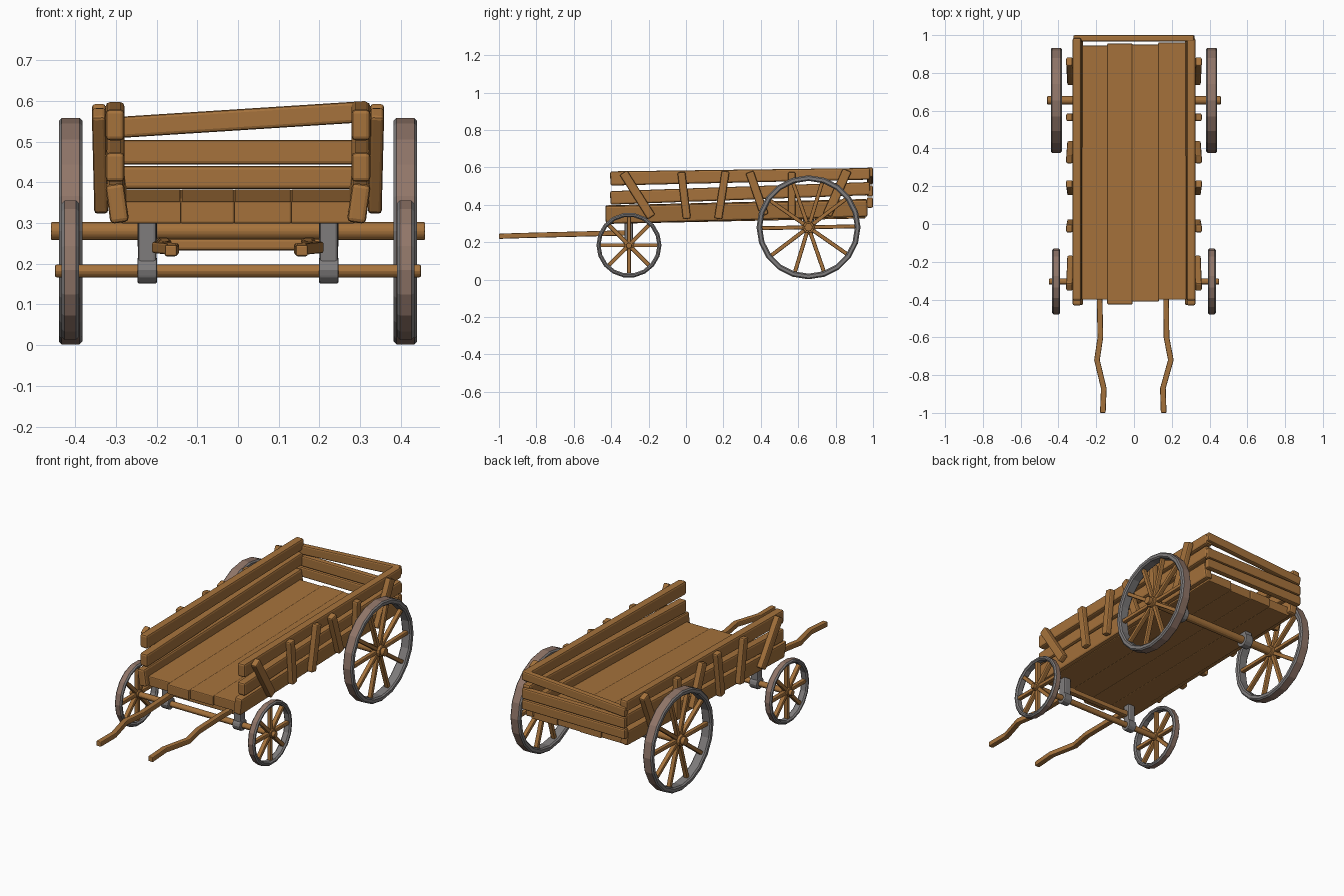
import bpy, bmesh, math
from mathutils import Vector, Matrix

if "Cube" in bpy.data.objects:
    bpy.data.objects.remove(bpy.data.objects["Cube"])


def material(name, col):
    m = bpy.data.materials.new(name)
    m.diffuse_color = (*col, 1)
    m.use_nodes = True
    m.node_tree.nodes["Principled BSDF"].inputs["Base Color"].default_value = m.diffuse_color
    return m


WOOD = material("wood brown", (0.38, 0.17, 0.045))
GREY = material("iron grey", (0.21, 0.20, 0.20))
RUST = material("rusty grey", (0.28, 0.18, 0.14))


def finish(name, bm, mats, bevel=0.0):
    bmesh.ops.recalc_face_normals(bm, faces=bm.faces)
    me = bpy.data.meshes.new(name)
    bm.to_mesh(me)
    bm.free()
    for m in mats:
        me.materials.append(m)
    ob = bpy.data.objects.new(name, me)
    bpy.context.collection.objects.link(ob)
    if bevel:
        mod = ob.modifiers.new("bevel", "BEVEL")
        mod.width, mod.segments = bevel, 2
    return ob


def beam(name, p0, p1, normal, h0, t, h1=None, mat=WOOD, bevel=0.008):
    """Board from p0 to p1; t thick along normal, h0..h1 wide across it."""
    p0, p1, n = Vector(p0), Vector(p1), Vector(normal)
    d = (p1 - p0).normalized()
    n = (n - d * n.dot(d)).normalized()
    w = d.cross(n)
    bm = bmesh.new()
    rings = []
    for p, h in ((p0, h0), (p1, h1 or h0)):
        rings.append([bm.verts.new(p + n * a * t / 2 + w * b * h / 2)
                      for a, b in ((-1, -1), (1, -1), (1, 1), (-1, 1))])
    bm.faces.new(rings[0])
    bm.faces.new(rings[1])
    for i in range(4):
        j = (i + 1) % 4
        bm.faces.new((rings[0][i], rings[0][j], rings[1][j], rings[1][i]))
    return finish(name, bm, [mat], bevel)


def rod(name, c, r, length, sides=12, mat=WOOD, bevel=0.004):
    """Cylinder lying along x."""
    bm = bmesh.new()
    bmesh.ops.create_cone(bm, cap_ends=True, segments=sides, radius1=r, radius2=r, depth=length,
                          matrix=Matrix.Translation(c) @ Matrix.Rotation(math.pi / 2, 4, 'Y'))
    return finish(name, bm, [mat], bevel)


def wheel(name, c, r, rim, width, spokes, sides, phase):
    # rim: chamfered profile swept round the axle, tread faces rusty
    b, hw = 0.007, width / 2
    ri = r - rim
    prof = [(-hw, ri + b), (-hw, r - b), (-hw + b, r), (hw - b, r),
            (hw, r - b), (hw, ri + b), (hw - b, ri), (-hw + b, ri)]
    bm = bmesh.new()
    rings = []
    for k in range(sides):
        a = 2 * math.pi * k / sides
        rings.append([bm.verts.new((c[0] + x, c[1] + q * math.cos(a), c[2] + q * math.sin(a)))
                      for x, q in prof])
    for k in range(sides):
        A, B = rings[k], rings[(k + 1) % sides]
        for i in range(8):
            j = (i + 1) % 8
            f = bm.faces.new((A[i], A[j], B[j], B[i]))
            f.material_index = 1 if i == 2 else 0
    finish(name + "_rim", bm, [GREY, RUST])
    rod(name + "_hub", c, r * 0.07 + 0.012, width * 0.95, 12)
    for k in range(spokes):
        a = phase + 2 * math.pi * k / spokes
        d = Vector((0, math.cos(a), math.sin(a)))
        beam(name + "_spoke", Vector(c) + d * 0.012, Vector(c) + d * (ri + 0.006),
             (1, 0, 0), 0.021, 0.024, bevel=0.005)


# floor planks, with uneven ends
for x0, x1, ya, yb in ((-0.285, -0.14, -0.40, 0.945), (-0.14, -0.01, -0.425, 0.955),
                       (-0.01, 0.13, -0.41, 0.95), (0.13, 0.285, -0.40, 0.96)):
    xm = (x0 + x1) / 2
    beam("floor_plank", (xm, ya, 0.326), (xm, yb, 0.355), (0, 0, 1), x1 - x0 + 0.004, 0.055, bevel=0.005)

# side boards: y start, y end, z middle front, z middle back, heights, x middle
boards = ((-0.43, 0.97, 0.348, 0.384, 0.096, 0.092, 0.297),
          (-0.405, 0.985, 0.437, 0.487, 0.072, 0.070, 0.302),
          (-0.405, 0.985, 0.541, 0.566, 0.076, 0.062, 0.302))
# outer slats: y top, y bottom, z top, z bottom, width
slats = ((-0.335, -0.185, 0.572, 0.335, 0.048), (-0.025, 0.005, 0.575, 0.325, 0.042),
         (0.212, 0.172, 0.58, 0.325, 0.042), (0.34, 0.42, 0.575, 0.345, 0.045),
         (0.565, 0.565, 0.575, 0.34, 0.04), (0.862, 0.755, 0.585, 0.345, 0.05))
for s, side in ((1, "right"), (-1, "left")):
    for i, (ya, yb, za, zb, ha, hb, x) in enumerate(boards):
        lean = 0.14 if i == 0 else 0.0
        beam(side + "_side_board", (s * x, ya, za), (s * x, yb, zb), (s, 0, -lean), ha, 0.046, hb, bevel=0.01)
    for yt, yb, zt, zb, w in slats:
        beam(side + "_slat", (s * 0.342, yt, zt), (s * 0.336, yb, zb), (s, 0, 0), w, 0.034)
    # wheels
    wheel(side + "_rear_wheel", (s * 0.411, 0.655, 0.28), 0.278, 0.030, 0.058, 10, 20, 0.02)
    wheel(side + "_front_wheel", (s * 0.412, -0.305, 0.184), 0.174, 0.022, 0.042, 8, 18, 0.0)
    # iron axle brackets
    beam(side + "_front_bracket", (s * 0.223, -0.305, 0.18), (s * 0.223, -0.305, 0.31),
         (1, 0, 0), 0.045, 0.046, mat=GREY)
    rod(side + "_front_collar", (s * 0.223, -0.305, 0.184), 0.033, 0.048, 12, GREY)
    beam(side + "_rear_bracket", (s * 0.223, 0.655, 0.28), (s * 0.223, 0.655, 0.335),
         (1, 0, 0), 0.06, 0.046, mat=GREY)
    rod(side + "_rear_collar", (s * 0.223, 0.655, 0.28), 0.04, 0.048, 12, GREY)

# tailboards
for xa, xb, za, zb, h in ((-0.32, 0.32, 0.412, 0.412, 0.056), (-0.32, 0.32, 0.474, 0.474, 0.06),
                          (-0.32, 0.32, 0.533, 0.574, 0.052)):
    beam("tail_board", (xa, 0.983, za), (xb, 0.983, zb), (0, 1, 0), h, 0.033)

# axles
rod("rear_axle", (0, 0.655, 0.28), 0.022, 0.92)
rod("front_axle", (0, -0.305, 0.182), 0.016, 0.90)

# crooked pulling shafts: square section swept along a path
for name, xs in (("right_shaft", (0.175, 0.17, 0.172, 0.195, 0.153, 0.157)),
                 ("left_shaft", (-0.185, -0.182, -0.178, -0.196, -0.16, -0.165))):
    bm = bmesh.new()
    rings = []
    for x, y, z in zip(xs, (-0.29, -0.4, -0.6, -0.72, -0.87, -1.0),
                       (0.25, 0.248, 0.243, 0.24, 0.236, 0.232)):
        rings.append([bm.verts.new((x + a * 0.015, y, z + b * 0.014))
                      for a, b in ((-1, -1), (1, -1), (1, 1), (-1, 1))])
    for A, B in zip(rings, rings[1:]):
        for i in range(4):
            j = (i + 1) % 4
            bm.faces.new((A[i], A[j], B[j], B[i]))
    bm.faces.new(rings[0])
    bm.faces.new(rings[-1])
    finish(name, bm, [WOOD], 0.005)
beam("shaft_crossbar", (-0.205, -0.305, 0.247), (0.205, -0.305, 0.247), (0, 1, 0), 0.03, 0.03)
